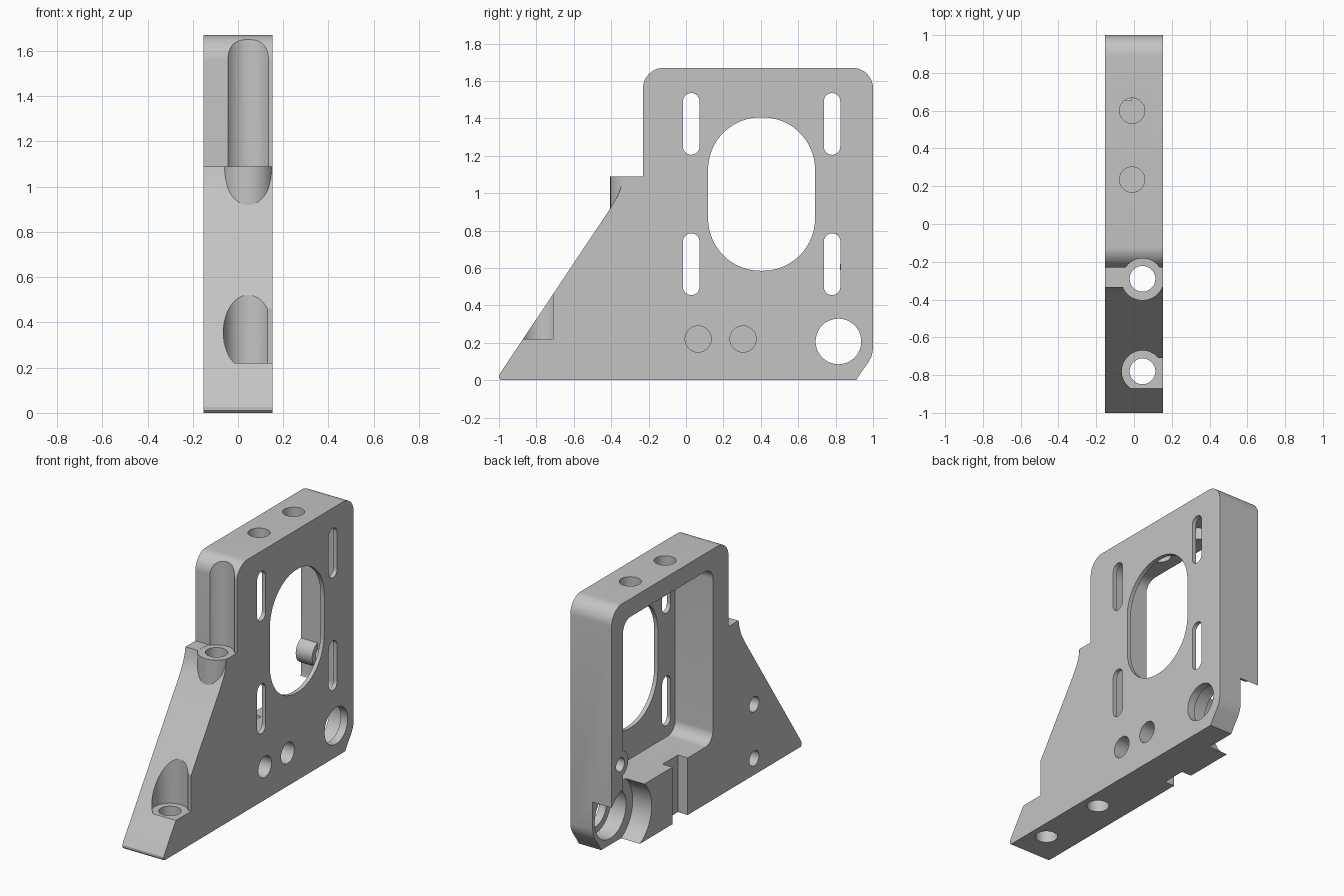
import bpy, bmesh, math

if "Cube" in bpy.data.objects:
    bpy.data.objects.remove(bpy.data.objects["Cube"])

grey = bpy.data.materials.new("light grey")
grey.diffuse_color = (0.55, 0.55, 0.55, 1)
grey.use_nodes = True
grey.node_tree.nodes["Principled BSDF"].inputs["Base Color"].default_value = grey.diffuse_color


def rounded(a0, a1, b0, b1, r, n=12):
    """Rounded rectangle outline; also gives slots and circles."""
    pts = []
    for k, (a, b) in enumerate([(a1 - r, b1 - r), (a0 + r, b1 - r),
                                (a0 + r, b0 + r), (a1 - r, b0 + r)]):
        for i in range(n + 1):
            t = (k + i / n) * math.pi / 2
            pts.append((a + r * math.cos(t), b + r * math.sin(t)))
    return pts


def circle(a, b, r):
    return rounded(a - r, a + r, b - r, b + r, r)


def prism(name, pts, axis, lo, hi):
    """Extrude an outline: axis x uses (y, z) points, axis z uses (x, y)."""
    clean = []
    for p in pts:
        if not clean or math.dist(p, clean[-1]) > 1e-4:
            clean.append(p)
    if math.dist(clean[0], clean[-1]) < 1e-4:
        clean.pop()
    put = (lambda p, h: (h, p[0], p[1])) if axis == "x" else (lambda p, h: (p[0], p[1], h))
    bm = bmesh.new()
    low = [bm.verts.new(put(p, lo)) for p in clean]
    top = [bm.verts.new(put(p, hi)) for p in clean]
    bm.faces.new(low)
    bm.faces.new(top)
    for i in range(len(clean)):
        j = (i + 1) % len(clean)
        bm.faces.new((low[i], low[j], top[j], top[i]))
    bmesh.ops.recalc_face_normals(bm, faces=bm.faces)
    me = bpy.data.meshes.new(name)
    bm.to_mesh(me)
    bm.free()
    me.materials.append(grey)
    ob = bpy.data.objects.new(name, me)
    bpy.context.collection.objects.link(ob)
    return ob


def combine(operation, pts, axis, lo, hi):
    tool = prism("tool", pts, axis, lo, hi)
    mod = bracket.modifiers.new("bool", "BOOLEAN")
    mod.operation = operation
    mod.solver = "EXACT"
    mod.object = tool
    bpy.context.view_layer.objects.active = bracket
    bpy.ops.object.modifier_apply(modifier=mod.name)
    bpy.data.objects.remove(tool)


def cut(*args):
    combine("DIFFERENCE", *args)


def join(*args):
    combine("UNION", *args)


# Side outline with rounded upper corners
def arc(a, b, r, start):
    return [(a + r * math.cos(math.radians(start + 7.5 * i)),
             b + r * math.sin(math.radians(start + 7.5 * i))) for i in range(13)]


outline = [(-0.99, 0), (0.91, 0), (0.935, 0.04), (0.975, 0.095), (0.993, 0.13), (1, 0.17)]
outline += arc(0.89, 1.56, 0.11, 0) + arc(-0.12, 1.56, 0.11, 90)
outline += [(-0.23, 1.09), (-0.335, 1.09), (-0.345, 1.04), (-0.365, 0.985),
            (-0.41, 0.91), (-0.985, 0.05), (-1, 0.025), (-1, 0.01)]
bracket = prism("mounting_bracket", outline, "x", -0.1525, 0.1525)

# Pocket on the left side, leaving a thin plate on the right
cut(rounded(-0.065, 0.88, 0.38, 1.55, 0.08), "x", -0.3, 0.125)

# Window and four slots through the plate
cut(rounded(0.118, 0.69, 0.585, 1.405, 0.28, 20), "x", 0.05, 0.3)
for y in (0.028, 0.781):
    for z in (0.455, 1.205):
        cut(rounded(y - 0.044, y + 0.044, z, z + 0.33, 0.044), "x", 0.05, 0.3)

# Stepped bearing bore in the lower corner
cut(circle(0.815, 0.207, 0.236), "x", -0.3, -0.013)
cut(circle(0.815, 0.207, 0.165), "x", -0.1, 0.1)
cut(circle(0.815, 0.207, 0.122), "x", 0, 0.3)

# Vertical notch in the lower rail
cut([(0.2, -0.1), (0.36, -0.1), (0.36, 0.45), (0.2, 0.45)], "x", -0.3, -0.08)

# Small cross boss on the rear wall
join(circle(0.908, 0.605, 0.085), "x", -0.151, -0.03)
cut(circle(0.908, 0.605, 0.045), "x", -0.3, 0.0)

# Blind holes on both sides
for y in (0.065, 0.305):
    cut(circle(y, 0.22, 0.07), "x", 0.0, 0.3)
for z in (0.11, 0.47):
    cut(circle(-0.5, z, 0.05), "x", -0.3, -0.03)

# Holes through the top wall
for y in (0.235, 0.6):
    cut(circle(-0.01, y, 0.067), "z", 1.45, 1.8)

# Upper screw seat: rounded pad below, groove above
join([(min(x, 0.1515), y) for x, y in circle(0.045, -0.29, 0.115)], "z", 0.6, 1.09)
cut(circle(0.045, -0.29, 0.108), "z", 1.089, 1.9)

# Lower screw seat, open to the right side
cut(circle(0.045, -0.78, 0.11), "z", 0.22, 0.9)
cut([(0.06, -0.95), (0.3, -0.95), (0.3, -0.71), (0.06, -0.71)], "z", 0.22, 0.9)

# Vertical screw holes
for y in (-0.29, -0.78):
    cut(circle(0.045, y, 0.068), "z", -0.2, 1.5)

# Smooth curved walls, keep edges sharp
bpy.ops.object.select_all(action="DESELECT")
bracket.select_set(True)
bpy.context.view_layer.objects.active = bracket
bpy.ops.object.shade_smooth_by_angle(angle=math.radians(25))
